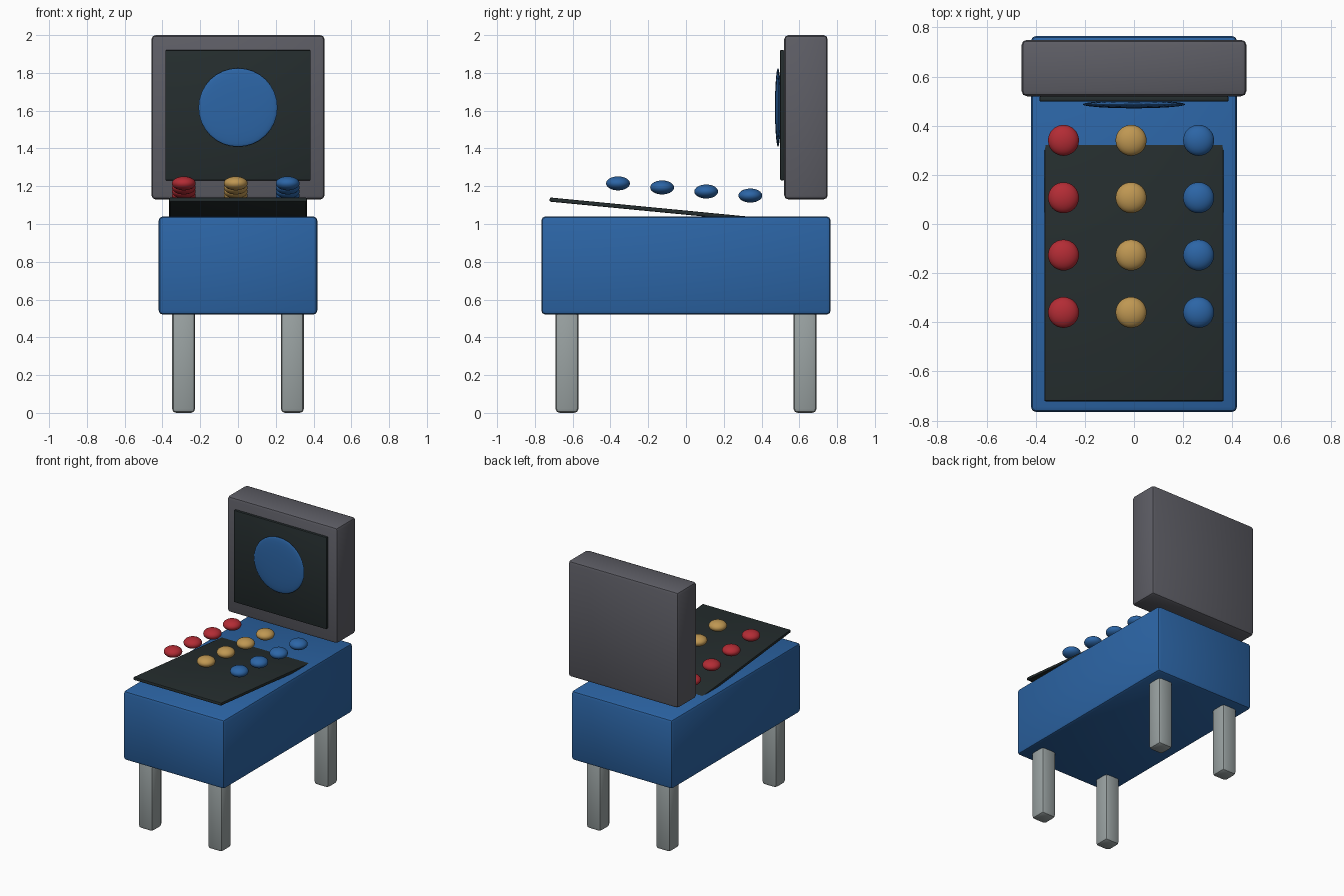
import bpy, math

if "Cube" in bpy.data.objects:
    bpy.data.objects.remove(bpy.data.objects["Cube"])


def material(name, r, g, b):
    m = bpy.data.materials.new(name)
    m.diffuse_color = (r, g, b, 1)
    m.use_nodes = True
    m.node_tree.nodes["Principled BSDF"].inputs["Base Color"].default_value = m.diffuse_color
    return m


BLUE = material("blue", 0.025, 0.13, 0.38)
CHARCOAL = material("charcoal", 0.11, 0.11, 0.13)
STEEL = material("steel", 0.32, 0.36, 0.36)
DARK = material("dark_glass", 0.018, 0.026, 0.027)
RED = material("red", 0.45, 0.025, 0.035)
GOLD = material("gold", 0.52, 0.31, 0.085)


def finish(obj, name, mat):
    obj.name = name
    obj.data.materials.append(mat)
    bpy.ops.object.shade_smooth_by_angle(angle=math.radians(30))
    return obj


def box(name, centre, size, mat, bevel, tilt=0):
    bpy.ops.mesh.primitive_cube_add(size=1, location=centre, rotation=(tilt, 0, 0))
    obj = bpy.context.object
    obj.scale = size
    bpy.ops.object.transform_apply(location=False, rotation=False, scale=True)
    mod = obj.modifiers.new("rounded_edges", 'BEVEL')
    mod.width, mod.segments = bevel, 2
    bpy.ops.object.modifier_apply(modifier=mod.name)
    return finish(obj, name, mat)


def ellipsoid(name, centre, radii, mat):
    bpy.ops.mesh.primitive_uv_sphere_add(segments=32, ring_count=16, radius=1, location=centre)
    obj = bpy.context.object
    obj.scale = radii
    bpy.ops.object.transform_apply(location=False, rotation=False, scale=True)
    return finish(obj, name, mat)


# Cabinet body and its tilted playing surface
box("cabinet", (0, 0, 0.78), (0.84, 1.532, 0.52), BLUE, 0.022)
box("playfield", (0, 0, 1.06), (0.73, 1.45, 0.022), DARK, 0.006, tilt=-0.096)

# Upright display box, dark panel and round emblem disc
box("back_box", (0, 0.635, 1.565), (0.916, 0.23, 0.87), CHARCOAL, 0.022)
box("display_panel", (0, 0.509, 1.576), (0.77, 0.022, 0.69), DARK, 0.006)
ellipsoid("display_disc", (0, 0.487, 1.617), (0.209, 0.016, 0.208), BLUE)

# Four legs
for side, x in (("left", -0.288), ("right", 0.288)):
    for end, y in (("front", -0.63), ("back", 0.63)):
        box(f"{end}_{side}_leg", (x, y, 0.27), (0.122, 0.122, 0.54), STEEL, 0.022)

# Three coloured columns of bumpers following the slope
for colour, x, mat in (("red", -0.287, RED), ("gold", -0.012, GOLD), ("blue", 0.263, BLUE)):
    for row in range(4):
        ellipsoid(f"{colour}_bumper_{row + 1}",
                  (x, -0.36 + 0.2335 * row, 1.215 - 0.0215 * row),
                  (0.063, 0.063, 0.037), mat)
